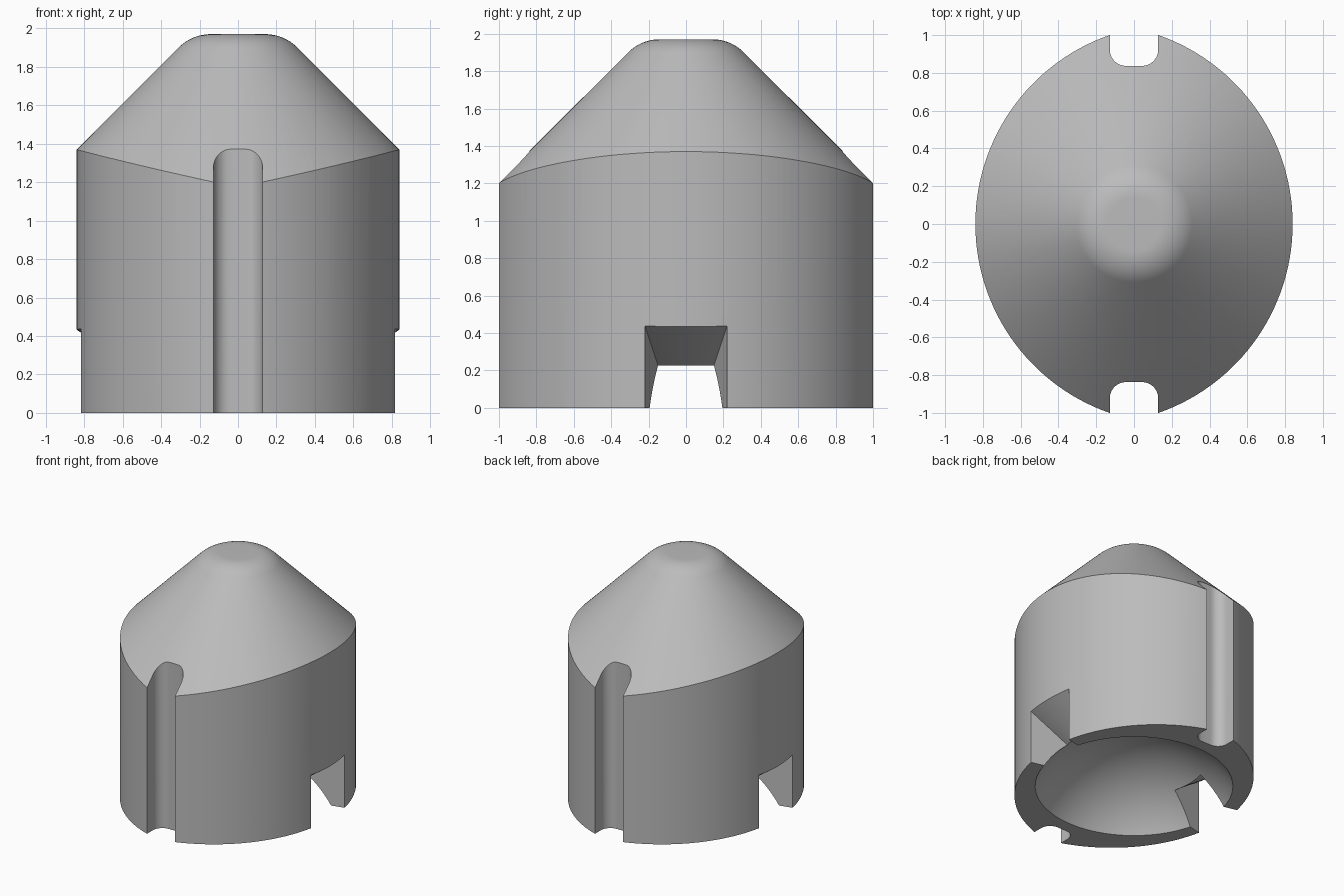
import bpy, bmesh, math

old = bpy.data.objects.get("Cube")
if old:
    bpy.data.objects.remove(old, do_unlink=True)

grey = bpy.data.materials.new("plain grey")
grey.use_nodes = True
grey.diffuse_color = (0.5, 0.5, 0.5, 1)
grey.node_tree.nodes["Principled BSDF"].inputs["Base Color"].default_value = (0.5, 0.5, 0.5, 1)


def skin(name, loops):
    """Closed solid skinned through equal-length loops of points."""
    bm = bmesh.new()
    rings = [[bm.verts.new(p) for p in loop] for loop in loops]
    n = len(rings[0])
    for a, b in zip(rings, rings[1:]):
        for i in range(n):
            j = (i + 1) % n
            bm.faces.new((a[i], a[j], b[j], b[i]))
    bm.faces.new(rings[0])
    bm.faces.new(rings[-1])
    bmesh.ops.recalc_face_normals(bm, faces=bm.faces)
    mesh = bpy.data.meshes.new(name)
    bm.to_mesh(mesh)
    bm.free()
    mesh.materials.append(grey)
    obj = bpy.data.objects.new(name, mesh)
    bpy.context.collection.objects.link(obj)
    return obj


def prism(name, outline, z0, z1):
    return skin(name, [[(x, y, z) for x, y in outline] for z in (z0, z1)])


def lathe(name, profile, n=128):
    angles = [math.tau * i / n for i in range(n)]
    return skin(name, [[(r * math.cos(a), r * math.sin(a), z) for a in angles]
                       for r, z in profile])


# Body: lens-shaped column made of two circular arcs
OFFSET, RADIUS = 0.219, 1.059
tip = math.acos(OFFSET / RADIUS)
STEPS = 64
arc = [tip * (2 * i / STEPS - 1) for i in range(STEPS)]
right_arc = [(RADIUS * math.cos(a) - OFFSET, RADIUS * math.sin(a)) for a in arc]
body = prism("body", right_arc + [(-x, -y) for x, y in right_arc], 0, 2.2)

# Nose: 45 degree cone with a rounded, flat-topped tip
TOP, FLAT, FILLET = 1.97, 0.14, 0.24
nose = [(1.5, -0.2), (1.5, 0.71)]
for i in range(13):
    a = math.pi / 4 * (1 - i / 12)
    nose.append((FLAT + FILLET * math.sin(a), TOP - FILLET * (1 - math.cos(a))))
nose_shape = lathe("nose_shape", nose)

# Hollow: shallow dome in the underside
DOME, CENTRE = 0.854, -0.432
hollow = [(0.8, -0.3)]
start = math.asin(-CENTRE / DOME) - 0.05
for i in range(25):
    a = start + (math.pi / 2 - 0.01 - start) * i / 24
    hollow.append((DOME * math.cos(a), CENTRE + DOME * math.sin(a)))
hollow[0] = (hollow[1][0], -0.3)
hollow_cutter = lathe("hollow_cutter", hollow)

cutters = [hollow_cutter]
for side in (-1, 1):
    # Front and back grooves with rounded inner corners
    half, depth, corner = 0.128, 0.837, 0.085
    groove = [(half, 1.3)]
    for i in range(11):
        a = math.pi / 2 * i / 10
        groove.append((half - corner + corner * math.cos(a),
                       depth + corner - corner * math.sin(a)))
    groove += [(-x, y) for x, y in reversed(groove)]
    cutters.append(prism("groove_cutter", [(x, side * y) for x, y in groove], -0.3, 2.5))

    # Side notches: tapering walls under a sloping conical roof
    sections = []
    for k in range(13):
        low, high = [], []
        for x in (0.3, 0.45, 0.6, 0.75, 0.9, 1.05):
            y = (k / 6 - 1) * (0.22 - 0.24 * (0.817 - x))
            z = 0.437 + 0.7 * (math.hypot(x, y) - 0.845)
            low.append((side * x, y, -0.2))
            high.append((side * x, y, z))
        sections.append(low + high[::-1])
    cutters.append(skin("notch_cutter", sections))

# Carve the body
bpy.context.view_layer.objects.active = body
body.select_set(True)
for tool in [nose_shape] + cutters:
    tool.hide_render = True
    mod = body.modifiers.new(tool.name, "BOOLEAN")
    mod.operation = "INTERSECT" if tool == nose_shape else "DIFFERENCE"
    mod.solver = "EXACT"
    mod.object = tool
    bpy.ops.object.modifier_apply(modifier=mod.name)
    bpy.data.objects.remove(tool, do_unlink=True)

bpy.ops.object.shade_smooth_by_angle(angle=math.radians(25))
